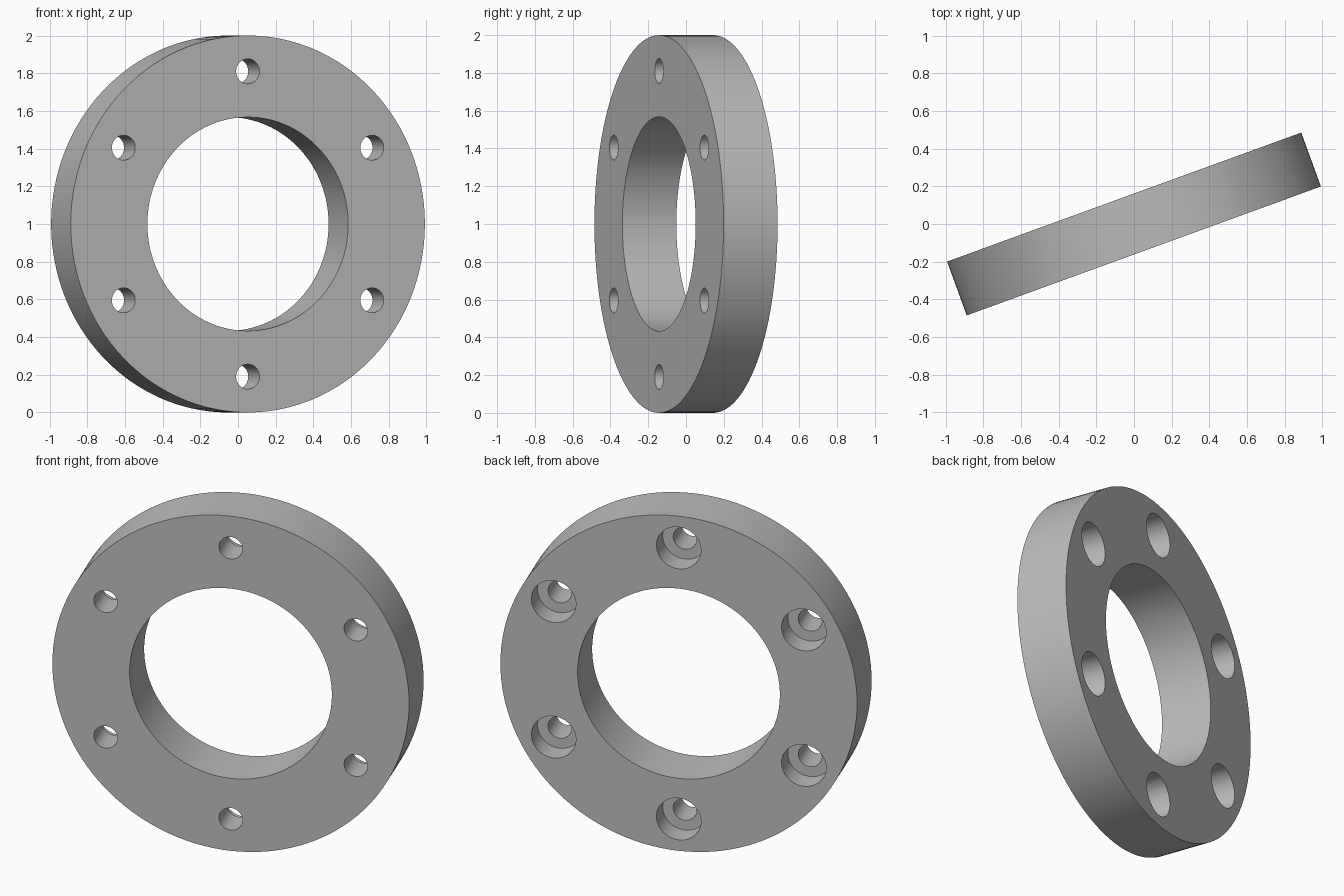
import bpy, bmesh
from math import radians, cos, sin, pi
from mathutils import Matrix

old = bpy.data.objects.get("Cube")
if old:
    bpy.data.objects.remove(old, do_unlink=True)

OUTER, BORE, HALF = 1.0, 0.567, 0.152       # ring radii and half thickness
BOLT_CIRCLE, HOLE, RECESS = 0.81, 0.066, 0.125
RECESS_FLOOR = -HALF + 0.13                 # recess opens on the back

grey = bpy.data.materials.new("plain grey")
grey.use_nodes = True
colour = (0.5, 0.5, 0.5, 1)
grey.diffuse_color = colour
grey.node_tree.nodes["Principled BSDF"].inputs["Base Color"].default_value = colour


def turned(bm, profile, segments, centre=(0, 0)):
    """Spin a closed (radius, height) profile round a vertical axis."""
    cx, cy = centre
    rings = []
    for i in range(segments):
        a = 2 * pi * i / segments
        rings.append([bm.verts.new((cx + r * cos(a), cy + r * sin(a), z)) for r, z in profile])
    n = len(profile)
    for i in range(segments):
        here, there = rings[i], rings[(i + 1) % segments]
        for j in range(n):
            k = (j + 1) % n
            if profile[j][0] > 0.001 or profile[k][0] > 0.001:
                bm.faces.new((here[j], there[j], there[k], here[k]))
    bmesh.ops.remove_doubles(bm, verts=bm.verts, dist=1e-5)
    bmesh.ops.recalc_face_normals(bm, faces=bm.faces)


def finish(bm, name):
    mesh = bpy.data.meshes.new(name)
    bm.to_mesh(mesh)
    bm.free()
    mesh.materials.append(grey)
    obj = bpy.data.objects.new(name, mesh)
    bpy.context.collection.objects.link(obj)
    return obj


# Flange ring, front face towards local +z
bm = bmesh.new()
turned(bm, [(BORE, -HALF), (OUTER, -HALF), (OUTER, HALF), (BORE, HALF)], 128)
ring = finish(bm, "flange_ring")

# Stepped cutters for six counterbored bolt holes
bm = bmesh.new()
step = [(0, -0.3), (RECESS, -0.3), (RECESS, RECESS_FLOOR), (HOLE, RECESS_FLOOR), (HOLE, 0.3), (0, 0.3)]
for k in range(6):
    a = radians(30 + 60 * k)
    turned(bm, step, 48, (BOLT_CIRCLE * cos(a), BOLT_CIRCLE * sin(a)))
cutter = finish(bm, "bolt_hole_cutter")
cutter.hide_render = True

cut = ring.modifiers.new("bolt holes", "BOOLEAN")
cut.operation, cut.solver, cut.object = "DIFFERENCE", "EXACT", cutter
bpy.ops.object.select_all(action="DESELECT")
ring.select_set(True)
bpy.context.view_layer.objects.active = ring
bpy.ops.object.modifier_apply(modifier=cut.name)
bpy.data.objects.remove(cutter, do_unlink=True)

# Stand the ring upright and turn it
ring.data.transform(Matrix.Translation((0, 0, OUTER)) @ Matrix.Rotation(radians(20), 4, "Z")
                    @ Matrix.Rotation(radians(90), 4, "X"))
bpy.ops.object.shade_smooth_by_angle(angle=radians(30))
